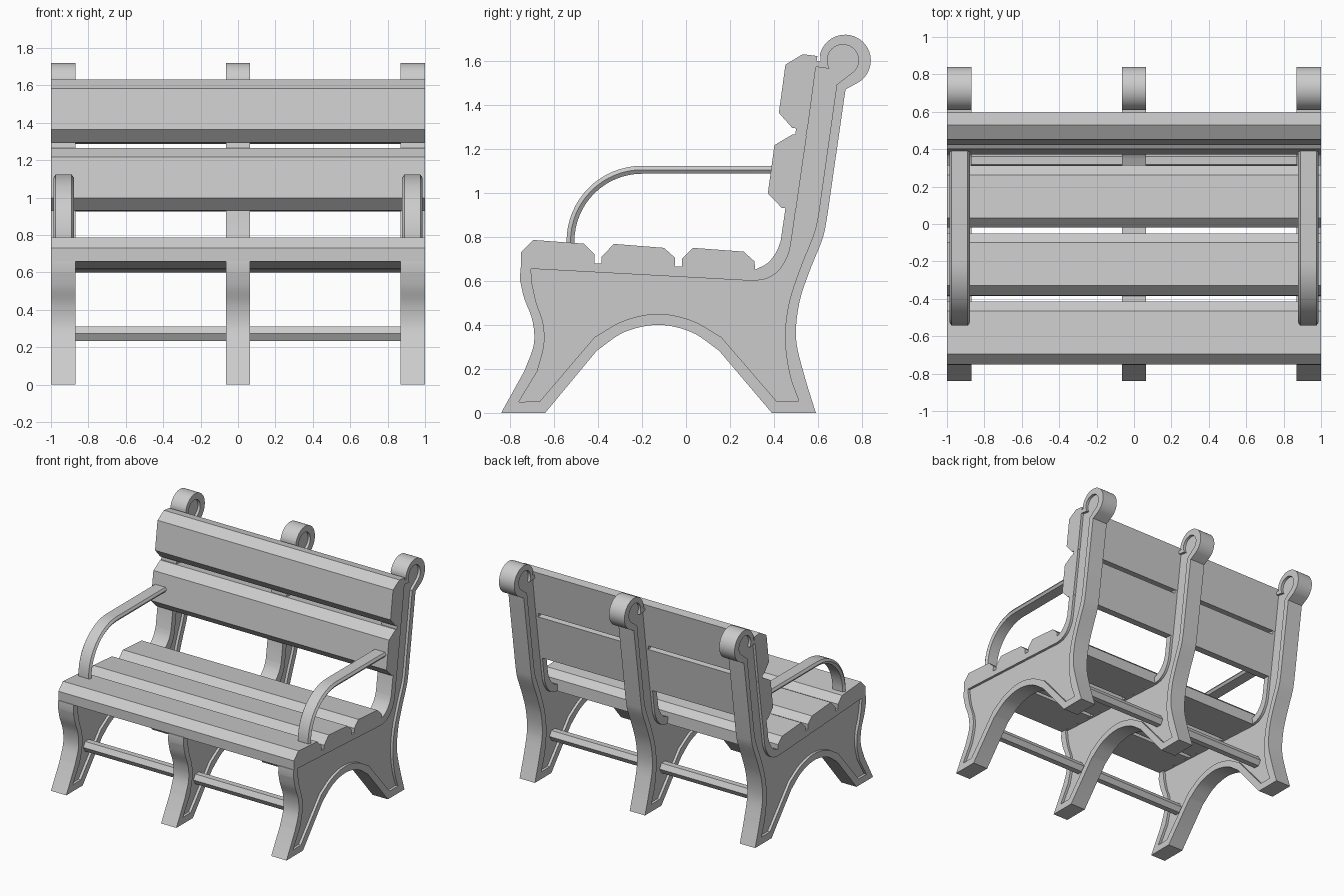
import bpy, bmesh, math
from mathutils import Vector

if "Cube" in bpy.data.objects:
    bpy.data.objects.remove(bpy.data.objects["Cube"])


def finish(name, bm):
    bmesh.ops.recalc_face_normals(bm, faces=bm.faces)
    me = bpy.data.meshes.new(name)
    bm.to_mesh(me)
    bm.free()
    ob = bpy.data.objects.new(name, me)
    bpy.context.collection.objects.link(ob)
    return ob


def loft(name, rings):
    bm = bmesh.new()
    vs = [[bm.verts.new(p) for p in r] for r in rings]
    n = len(vs[0])
    for a, b in zip(vs, vs[1:]):
        for i in range(n):
            j = (i + 1) % n
            bm.faces.new((a[i], a[j], b[j], b[i]))
    bm.faces.new(vs[0])
    bm.faces.new(vs[-1])
    return finish(name, bm)


def extrude_x(name, pts, x0, x1):
    return loft(name, [[(x, y, z) for y, z in pts] for x in (x0, x1)])


def spline(pts, n=6):
    # Catmull-Rom through the given points
    p = [Vector(q) for q in pts]
    p = [2 * p[0] - p[1]] + p + [2 * p[-1] - p[-2]]
    out = []
    for a, b, c, d in zip(p, p[1:], p[2:], p[3:]):
        for k in range(n):
            t = k / n
            v = 0.5 * (2 * b + (c - a) * t + (2 * a - 5 * b + 4 * c - d) * t * t
                       + (3 * b - a - 3 * c + d) * t ** 3)
            out.append((v.x, v.y))
    return out + [tuple(p[-2])]


def arc(cy, cz, r, a0, a1, n):
    return [(cy + r * math.cos(math.radians(a0 + (a1 - a0) * i / n)),
             cz + r * math.sin(math.radians(a0 + (a1 - a0) * i / n))) for i in range(n + 1)]


def smooth(ob):
    bpy.ops.object.select_all(action='DESELECT')
    ob.select_set(True)
    bpy.context.view_layer.objects.active = ob
    bpy.ops.object.shade_smooth_by_angle(angle=math.radians(25))


# Outline of the cast side frame
outer = (
    [(-.64, 0)]
    + spline([(-.405, .283), (-.28, .367), (-.127, .40), (.025, .367), (.15, .283)])
    + [(.39, 0)]
    + spline([(.59, 0), (.535, .18), (.50, .34), (.515, .50), (.56, .64), (.62, .79), (.64, .88)])
    + [(.725, 1.47)]
    + arc(.723, 1.602, .117, -58, 166, 26)
    + [(.612, 1.60), (.54, 1.60), (.50, 1.29), (.452, .93)]
    + spline([(.43, .78), (.41, .73), (.37, .68), (.315, .652)], 4)
    + [(-.72, .692), (-.752, .66)]
    + spline([(-.755, .605), (-.735, .52), (-.698, .42), (-.692, .31), (-.735, .19)])
    + [(-.84, 0)]
)
# Outline of the recessed panel
inner = (
    [(-.665, .052)]
    + spline([(-.415, .345), (-.28, .42), (-.127, .45), (.025, .42), (.16, .345)])
    + [(.41, .055)]
    + spline([(.512, .055), (.47, .18), (.45, .34), (.468, .50), (.52, .66), (.58, .81), (.60, .89)])
    + [(.685, 1.492)]
    + arc(.713, 1.603, .071, -50, 205, 22)
    + [(.652, 1.564), (.59, 1.573)]
    + spline([(.48, .79), (.465, .72), (.425, .65), (.37, .612), (.31, .60)], 4)
    + [(-.705, .655)]
    + spline([(-.70, .59), (-.68, .50), (-.65, .41), (-.645, .31), (-.675, .19)])
    + [(-.76, .05)]
)

# Three frames with the panel sunk into both faces
HALF, DEPTH = .065, .02
for name, cx in (("left_frame", -.935), ("middle_frame", 0), ("right_frame", .935)):
    frame = extrude_x(name, outer, cx - HALF, cx + HALF)
    cutters = []
    for s in (-1, 1):
        a, b = sorted((cx + s * (HALF - DEPTH), cx + s * (HALF + .05)))
        c = extrude_x("panel_cutter", inner, a, b)
        c.hide_render = True
        m = frame.modifiers.new("panel", 'BOOLEAN')
        m.operation, m.solver, m.object = 'DIFFERENCE', 'EXACT', c
        cutters.append(c)
    bpy.context.view_layer.update()
    ev = frame.evaluated_get(bpy.context.evaluated_depsgraph_get())
    mesh = bpy.data.meshes.new_from_object(ev)
    frame.modifiers.clear()
    frame.data = mesh
    for c in cutters:
        bpy.data.objects.remove(c)
    smooth(frame)

# Chamfered seat and back slats
slats = {
    "seat_slat_front": [(-.75, .658), (-.75, .73), (-.695, .786), (-.464, .769), (-.415, .72), (-.418, .64)],
    "seat_slat_middle": [(-.385, .638), (-.383, .71), (-.328, .768), (-.10, .75), (-.05, .705), (-.053, .62)],
    "seat_slat_rear": [(-.018, .618), (-.018, .70), (.032, .75), (.262, .733), (.312, .688), (.315, .60)],
    "back_slat_upper": [(.597, 1.622), (.53, 1.63), (.452, 1.583), (.422, 1.364), (.483, 1.295), (.552, 1.287)],
    "back_slat_lower": [(.548, 1.258), (.485, 1.266), (.402, 1.217), (.372, .998), (.435, .932), (.50, .924)],
}
for name, pts in slats.items():
    extrude_x(name, pts, -1, 1)

# Hexagonal stretcher bars
for name, y in (("front_stretcher", -.56), ("rear_stretcher", .34)):
    extrude_x(name, arc(y, .272, .044, 0, 300, 5), -.93, .93)

# Curved armrests with a flat hexagonal section
path = [((.42, 1.105), (0, 1))]
for i in range(17):
    t = math.radians(90 + 90 * i / 16)
    n = (math.cos(t), math.sin(t))
    path.append(((-.2 + .325 * n[0], .78 + .325 * n[1]), n))
path.append(((-.525, .74), (-1, 0)))
section = [(-.055, 0), (-.043, .018), (.043, .018), (.055, 0), (.043, -.018), (-.043, -.018)]
for name, cx in (("left_armrest", -.932), ("right_armrest", .932)):
    rings = [[(cx + u, p[0] + n[0] * v, p[1] + n[1] * v) for u, v in section] for p, n in path]
    smooth(loft(name, rings))
